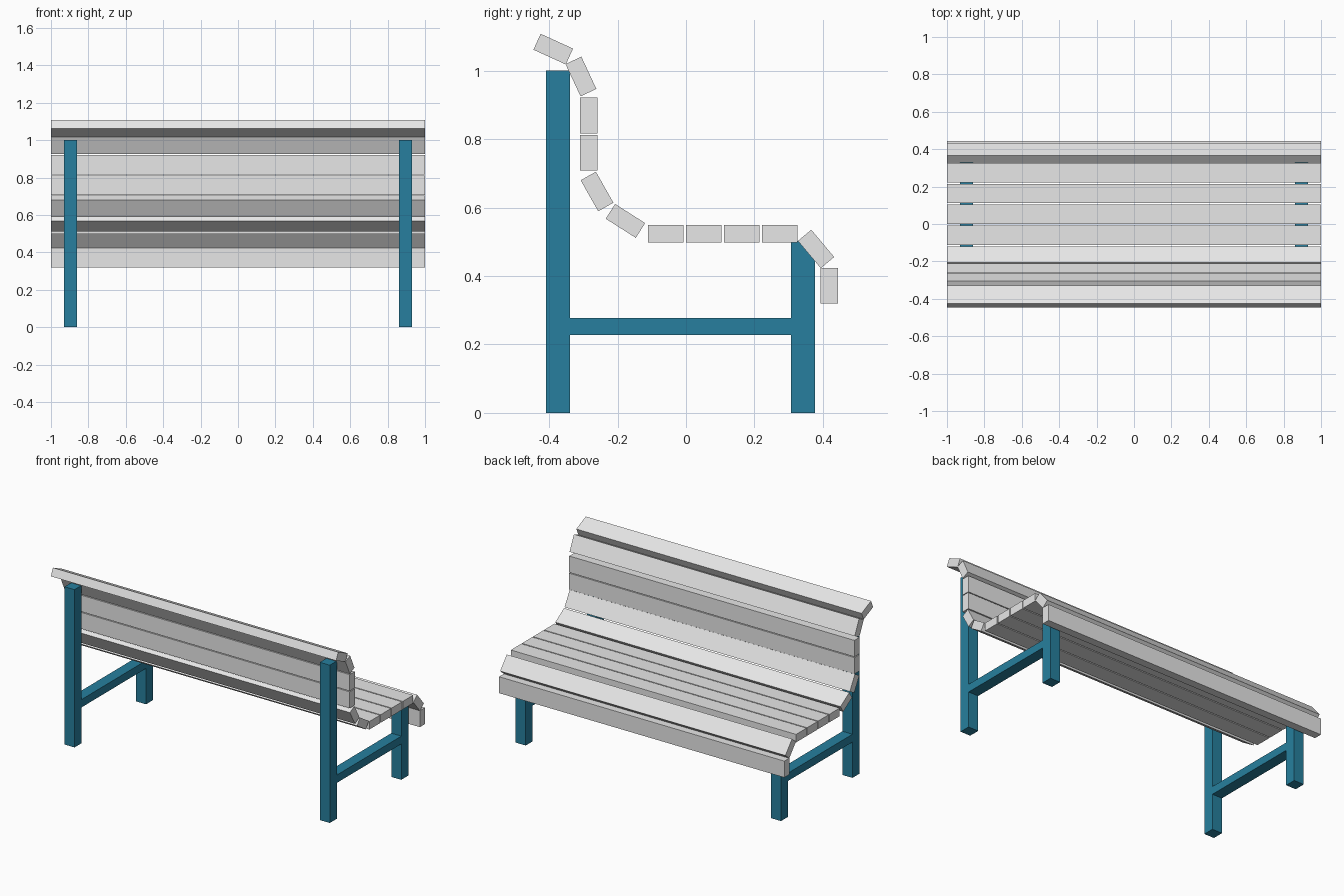
import bpy, math

if "Cube" in bpy.data.objects:
    bpy.data.objects.remove(bpy.data.objects["Cube"])


def material(name, rgb):
    m = bpy.data.materials.new(name)
    m.diffuse_color = (*rgb, 1)
    m.use_nodes = True
    m.node_tree.nodes["Principled BSDF"].inputs["Base Color"].default_value = m.diffuse_color
    return m


grey = material("light grey", (0.8, 0.8, 0.8))
teal = material("teal", (0.02, 0.213, 0.342))


def box(name, centre, size, mat, tilt=0):
    bpy.ops.mesh.primitive_cube_add(size=1, location=centre)
    ob = bpy.context.object
    ob.name = name
    ob.scale = size
    ob.rotation_euler = (math.radians(tilt), 0, 0)
    ob.data.materials.append(mat)
    return ob


# slats along the curved side profile: y, z, tilt about x
SLATS = {
    "back_slat": [(-0.388, 1.063, -24.5), (-0.307, 0.983, -65), (-0.284, 0.869, 90),
                  (-0.284, 0.760, 90), (-0.260, 0.647, -60.5), (-0.177, 0.561, -32.5)],
    "seat_slat": [(-0.059 + 0.111 * i, 0.523, 0) for i in range(4)],
    "front_slat": [(0.380, 0.479, -50), (0.418, 0.372, 90)],
}
for name, rows in SLATS.items():
    for y, z, tilt in rows:
        box(name, (0, y, z), (2, 0.104, 0.051), grey, tilt)

# legs and side rails, one frame at each end
for x in (-0.895, 0.895):
    box("back_leg", (x, -0.374, 0.5), (0.07, 0.07, 1.0), teal)
    box("front_leg", (x, 0.342, 0.2515), (0.07, 0.07, 0.503), teal)
    box("side_rail", (x, -0.016, 0.252), (0.07, 0.646, 0.05), teal)
